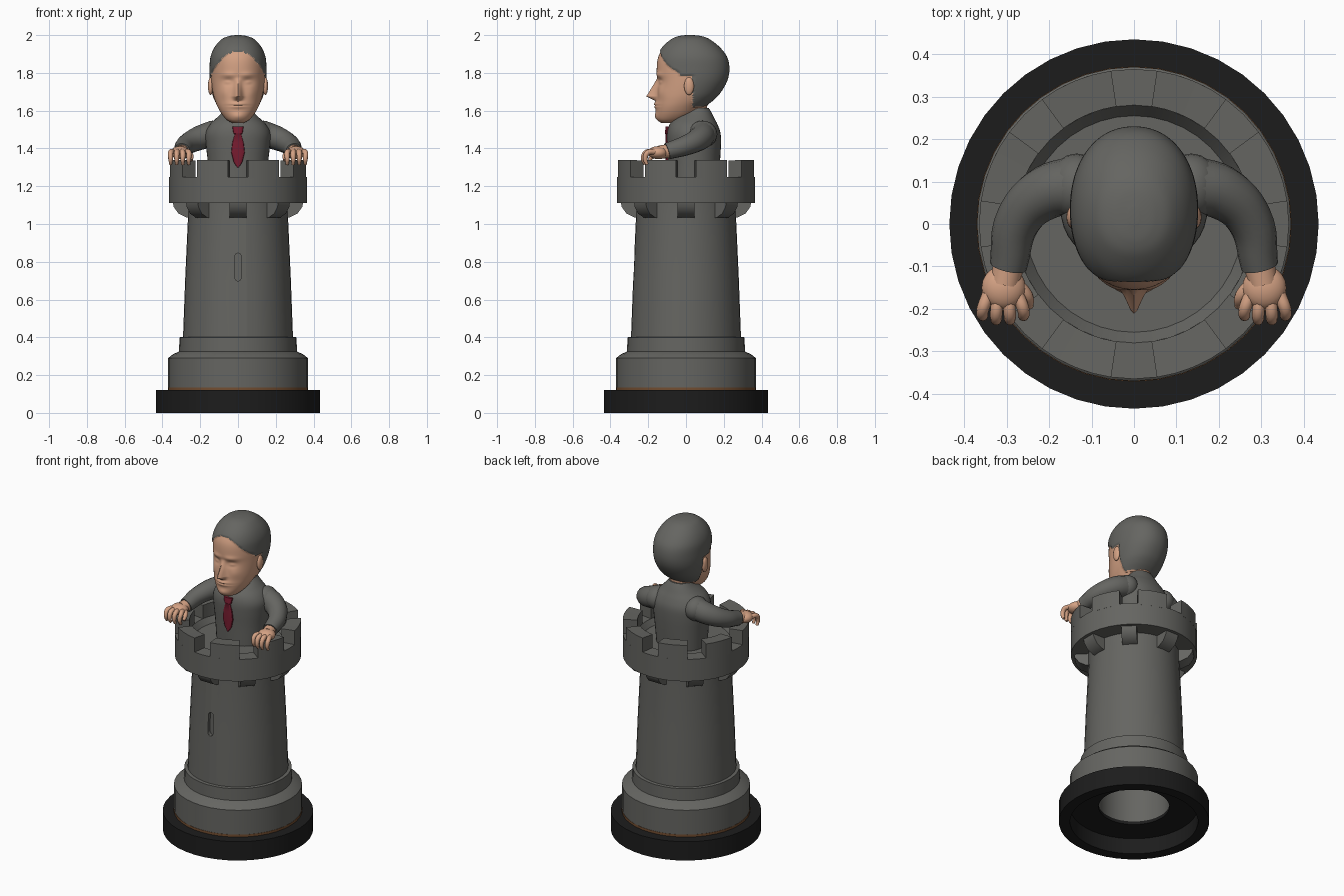
import bpy, bmesh, math
from math import sin, cos, pi, exp, radians
from mathutils import Vector

if "Cube" in bpy.data.objects:
    bpy.data.objects.remove(bpy.data.objects["Cube"])


def material(name, r, g, b):
    m = bpy.data.materials.new(name)
    m.diffuse_color = (r, g, b, 1)
    m.use_nodes = True
    m.node_tree.nodes["Principled BSDF"].inputs["Base Color"].default_value = m.diffuse_color
    return m


STONE = material("stone_grey", 0.13, 0.13, 0.12)
BLACK = material("base_black", 0.012, 0.012, 0.012)
BROWN = material("trim_brown", 0.17, 0.075, 0.03)
SKIN = material("skin", 0.66, 0.36, 0.23)
RED = material("tie_red", 0.19, 0.012, 0.03)


def finish(name, bm, mats, angle=35):
    bmesh.ops.remove_doubles(bm, verts=bm.verts, dist=1e-5)
    bmesh.ops.recalc_face_normals(bm, faces=bm.faces)
    me = bpy.data.meshes.new(name)
    bm.to_mesh(me)
    bm.free()
    ob = bpy.data.objects.new(name, me)
    bpy.context.collection.objects.link(ob)
    for m in mats:
        me.materials.append(m)
    smooth(ob, angle)
    return ob


def smooth(ob, angle=35):
    bpy.ops.object.select_all(action='DESELECT')
    ob.select_set(True)
    bpy.context.view_layer.objects.active = ob
    bpy.ops.object.shade_smooth_by_angle(angle=radians(angle))


def bridge(bm, rings):
    for a, b in zip(rings, rings[1:]):
        n = len(a)
        for i in range(n):
            bm.faces.new((a[i], a[(i + 1) % n], b[(i + 1) % n], b[i]))


def lathe(name, prof, mat, n=40, closed=False):
    bm = bmesh.new()
    rings = [[bm.verts.new((r * cos(2 * pi * i / n), r * sin(2 * pi * i / n), z))
              for i in range(n)] for r, z in prof]
    if closed:
        rings.append(rings[0])
    bridge(bm, rings)
    bmesh.ops.dissolve_degenerate(bm, dist=1e-6, edges=bm.edges)
    return finish(name, bm, [mat], 28)


def spline(rows, k):
    """Catmull-Rom through the rows, k steps per span."""
    out = []
    for i in range(len(rows) - 1):
        p = [rows[max(0, min(len(rows) - 1, i + d))] for d in (-1, 0, 1, 2)]
        for s in range(k):
            t = s / k
            out.append([0.5 * (2 * b + (c - a) * t + (2 * a - 5 * b + 4 * c - d) * t * t
                               + (3 * b - a - 3 * c + d) * t ** 3) for a, b, c, d in zip(*p)])
    return out + [list(rows[-1])]


def loft(rows, k, n, power=2.2):
    """Rows of (z, front y, back y, half width) as rounded sections."""
    bm = bmesh.new()
    rings = []
    for z, yf, yb, w in spline(rows, k):
        ring = []
        for i in range(n):
            c, s = cos(2 * pi * i / n), sin(2 * pi * i / n)
            x = math.copysign(abs(c) ** (2 / power), c) * w
            y = math.copysign(abs(s) ** (2 / power), s) * (yb - yf) / 2
            ring.append(bm.verts.new((x, y + (yf + yb) / 2, z)))
        rings.append(ring)
    bridge(bm, rings)
    bm.faces.new(rings[0])
    bm.faces.new(rings[-1])
    return bm


def tube(name, pts, mat, res=6):
    """Tapered tube through (x, y, z, radius) points."""
    cu = bpy.data.curves.new(name, 'CURVE')
    cu.dimensions = '3D'
    cu.bevel_depth, cu.bevel_resolution, cu.resolution_u = 1, res, 6
    cu.use_fill_caps = True
    sp = cu.splines.new('BEZIER')
    sp.bezier_points.add(len(pts) - 1)
    for bp, p in zip(sp.bezier_points, pts):
        bp.co, bp.radius = p[:3], p[3]
        bp.handle_left_type = bp.handle_right_type = 'AUTO'
    ob = bpy.data.objects.new(name, cu)
    bpy.context.collection.objects.link(ob)
    cu.materials.append(mat)
    bpy.ops.object.select_all(action='DESELECT')
    ob.select_set(True)
    bpy.context.view_layer.objects.active = ob
    bpy.ops.object.convert(target='MESH')
    smooth(bpy.context.object, 45)


def ellipsoid(name, loc, scale, mat):
    bm = bmesh.new()
    bmesh.ops.create_uvsphere(bm, u_segments=20, v_segments=12, radius=1)
    for v in bm.verts:
        v.co = Vector(a * s + o for a, s, o in zip(v.co, scale, loc))
    return finish(name, bm, [mat], 60)


# Base ring, open underneath, and brown trim
lathe("base_ring", [(.435, 0), (.435, .12), (.205, .12), (.205, .1), (.37, .1), (.37, 0)],
      BLACK, closed=True)
lathe("trim_ring", [(.34, .115), (.3715, .115), (.3715, .135), (.34, .135)], BROWN, closed=True)

# Tower body with plinth, shaft and crown wall
tower = lathe("tower", [(0, .34), (.207, .34), (.207, .118), (.34, .118), (.34, .13), (.37, .13),
                        (.37, .29), (.345, .31), (.312, .325), (.31, .40), (.291, .402),
                        (.28, .7), (.265, 1.03), (.265, 1.11), (.365, 1.11), (.365, 1.25),
                        (.28, 1.25), (.255, 1.215), (0, 1.215)], STONE)

# Arrow slit cut in the front
bm = bmesh.new()
outline = [(.019 * cos(a), (.822 if a < pi else .722) + .024 * sin(a))
           for a in [i * pi / 6 for i in range(12)]]
rings = [[bm.verts.new((x, y, z)) for x, z in outline] for y in (-.33, -.255)]
bridge(bm, rings)
bm.faces.new(rings[0])
bm.faces.new(rings[1])
cutter = finish("slit_cutter", bm, [STONE])
cutter.hide_render = True
mod = tower.modifiers.new("slit", 'BOOLEAN')
mod.operation, mod.object, mod.solver = 'DIFFERENCE', cutter, 'EXACT'
bpy.context.view_layer.objects.active = tower
bpy.ops.object.modifier_apply(modifier="slit")
bpy.data.objects.remove(cutter)
for p in tower.data.polygons:   # flat panels around the slit
    if len(p.vertices) > 4:
        p.use_smooth = False

# Eight merlons and eight corbels round the crown
for k in range(8):
    bm = bmesh.new()
    rings = []
    for j in range(5):
        a = radians(45 * k + 22.5 - 14 + 7 * j)
        rings.append([bm.verts.new((r * cos(a), r * sin(a), z)) for r, z in
                      ((.28, 1.24), (.365, 1.24), (.365, 1.34), (.28, 1.335))])
    bridge(bm, rings)
    bm.faces.new(rings[0])
    bm.faces.new(rings[-1])
    finish(f"merlon_{k + 1}", bm, [STONE])

    bm = bmesh.new()
    a = radians(45 * k)
    rings = [[bm.verts.new((r * cos(a) - w * sin(a), r * sin(a) + w * cos(a), z)) for r, z in
              ((.24, 1.03), (.275, 1.035), (.315, 1.055), (.34, 1.09), (.345, 1.115), (.24, 1.115))]
             for w in (-.044, .044)]
    bridge(bm, rings)
    bm.faces.new(rings[0])
    bm.faces.new(rings[1])
    finish(f"corbel_{k + 1}", bm, [STONE])

# Jacket, neck and tie
finish("jacket", loft([(1.2, -.09, .17, .15), (1.33, -.095, .18, .16), (1.42, -.1, .185, .17),
                       (1.48, -.1, .183, .172), (1.525, -.088, .168, .15), (1.56, -.06, .15, .115),
                       (1.59, -.02, .135, .085), (1.615, .0, .12, .065)], 4, 40), [STONE], 50)
finish("neck", loft([(1.5, -.07, .1, .07), (1.58, -.05, .11, .07), (1.68, -.05, .115, .075)], 2, 24),
       [SKIN], 50)
finish("tie", loft([(1.30, -.107, -.09, .004), (1.325, -.107, -.09, .022), (1.38, -.109, -.09, .036),
                    (1.43, -.109, -.09, .03), (1.475, -.109, -.085, .018), (1.48, -.112, -.085, .024),
                    (1.515, -.108, -.07, .03)], 1, 16, 3), [RED])


# Head, with face modelled by soft bumps and raised hair
def bump(x, z, x0, z0, sx, sz):
    return exp(-((x - x0) / sx) ** 2 - ((z - z0) / sz) ** 2)


def face_offset(x, z):
    x = abs(x)
    d = .007 * bump(x, z, .05, 1.79, .04, .014) - .012 * bump(x, z, .052, 1.752, .028, .018)
    d += .009 * bump(x, z, .054, 1.75, .018, .009) + .006 * bump(x, z, .075, 1.695, .03, .03)
    d += .014 * bump(x, z, 0, 1.63, .045, .018) - .008 * bump(x, z, 0, 1.627, .045, .004)
    d += .008 * bump(x, z, 0, 1.57, .035, .02)
    t = (1.775 - z) / .1
    if 0 < t < 1.25:   # nose ridge
        height = .056 * t if t < 1 else .056 * (1.25 - t) / .25
        d += height * exp(-(x / (.012 + .009 * min(t, 1))) ** 2)
    return d


def is_hair(p):
    arch = 1.915 - 6 * p.x ** 2
    if p.y < -.03:
        return p.z > arch
    return p.z > (1.785 if p.y < .035 else 1.62)


bm = loft([(1.535, -.13, -.05, .03), (1.55, -.15, .0, .058), (1.58, -.158, .05, .085),
           (1.62, -.158, .09, .108), (1.66, -.156, .14, .124), (1.70, -.153, .178, .134),
           (1.76, -.151, .212, .142), (1.82, -.155, .223, .144), (1.88, -.148, .212, .14),
           (1.93, -.122, .175, .12), (1.97, -.078, .125, .086), (1.987, -.042, .085, .05),
           (1.993, 0, .04, .012)], 10, 120, 2.15)
centre = Vector((0, .03, 1.78))
for v in bm.verts:
    if is_hair(v.co):
        v.co += (v.co - centre).normalized() * .007
    elif v.co.y < -.05:
        v.co.y -= face_offset(v.co.x, v.co.z) * min(1, (-.05 - v.co.y) / .05)
for f in bm.faces:
    f.material_index = int(is_hair(f.calc_center_median()))
finish("head", bm, [SKIN, STONE], 60)

# Ears, arms and hands, mirrored left and right
for side, s in (("left", 1), ("right", -1)):
    ellipsoid(side + "_ear", (s * .145, .016, 1.73), (.014, .026, .047), SKIN)
    ellipsoid(side + "_shoulder", (s * .135, .088, 1.475), (.068, .078, .072), STONE)
    tube(side + "_sleeve", [(s * .13, .09, 1.478, .07), (s * .205, .075, 1.455, .064),
                            (s * .272, .01, 1.42, .054), (s * .296, -.1, 1.385, .044)], STONE)
    tube(side + "_wrist", [(s * .292, -.08, 1.388, .036), (s * .304, -.14, 1.38, .036)], SKIN)
    ellipsoid(side + "_palm", (s * .307, -.15, 1.378), (.052, .052, .034), SKIN)
    for i in range(4):
        x = .274 + .023 * i
        tip = x + .009 * (i - 1.5)
        y = -.01 * (1.5 - abs(i - 1.5))
        tube(f"{side}_finger_{i + 1}", [(s * x, -.165, 1.382, .015), (s * tip, -.202 + y, 1.378, .0145),
                                        (s * tip, -.216 + y, 1.345, .013),
                                        (s * tip, -.206 + y, 1.315, .008)], SKIN, 3)
    tube(side + "_thumb", [(s * .28, -.14, 1.375, .018), (s * .252, -.17, 1.365, .015),
                           (s * .246, -.195, 1.338, .009)], SKIN, 3)
